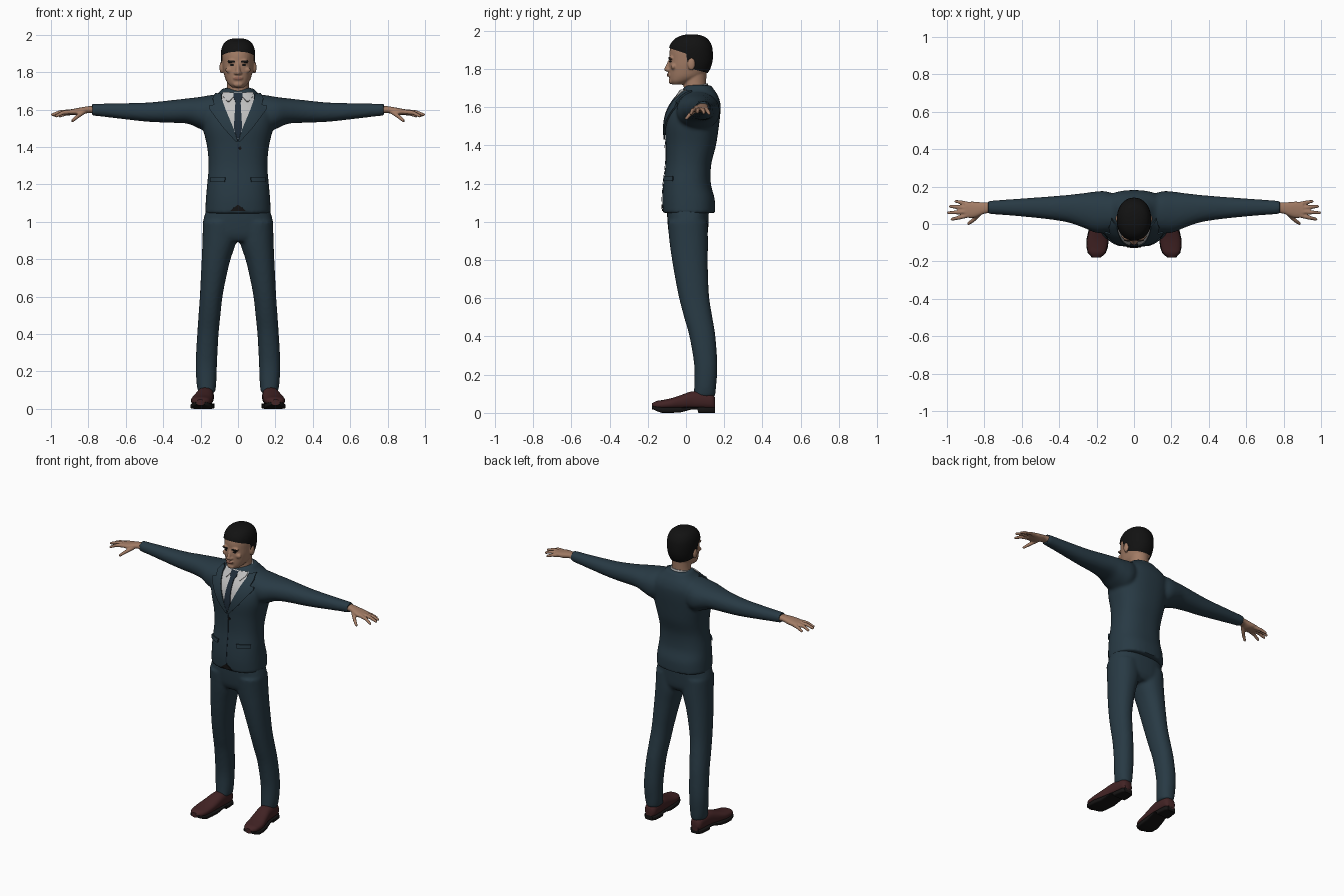
import bpy, bmesh, math
from mathutils import Vector, Matrix
from mathutils.bvhtree import BVHTree

if "Cube" in bpy.data.objects:
    bpy.data.objects.remove(bpy.data.objects["Cube"])


def material(name, rgb):
    m = bpy.data.materials.new(name)
    m.diffuse_color = (*rgb, 1)
    m.use_nodes = True
    m.node_tree.nodes["Principled BSDF"].inputs["Base Color"].default_value = m.diffuse_color
    return m


SUIT = material("navy cloth", (0.021, 0.042, 0.058))
SHIRT = material("white cotton", (0.52, 0.52, 0.52))
TIE = material("dark tie silk", (0.014, 0.026, 0.042))
SKIN = material("skin", (0.36, 0.20, 0.13))
LIPS = material("lips", (0.27, 0.12, 0.085))
HAIR = material("black hair", (0.006, 0.006, 0.006))
LEATHER = material("brown leather", (0.055, 0.017, 0.018))
SOLE = material("black rubber", (0.008, 0.007, 0.007))


def smooth_rings(rings, steps=4):
    """Spline through the given cross-sections."""
    out, last = [], len(rings) - 1
    for i in range(last):
        p0, p1, p2, p3 = (rings[max(0, min(last, i + k))] for k in (-1, 0, 1, 2))
        for k in range(steps):
            t = k / steps
            out.append([0.5 * (2 * b + (c - a) * t + (2 * a - 5 * b + 4 * c - d) * t * t
                               + (3 * b - a - 3 * c + d) * t ** 3)
                        for a, b, c, d in zip(p0, p1, p2, p3)])
    return out + [rings[-1]]


def loft(bm, axis, rings, n=32, p=2.0, mirror=False, spline=True):
    """Skin over rings (position, a_min, a_max, b_min, b_max) along an axis."""
    rings = smooth_rings(rings) if spline else rings
    for s in (1, -1) if mirror else (1,):
        loops = []
        for t, a0, a1, b0, b1 in rings:
            loop = []
            for k in range(n):
                w = 2 * math.pi * k / n
                u, v = (math.copysign(abs(f) ** (2 / p), f) for f in (math.cos(w), math.sin(w)))
                a, b = (a0 + a1 + (a1 - a0) * u) / 2, (b0 + b1 + (b1 - b0) * v) / 2
                x, y, z = {'x': (t, a, b), 'y': (a, t, b), 'z': (a, b, t)}[axis]
                loop.append(bm.verts.new((s * x, y, z)))
            loops.append(loop)
        for l0, l1 in zip(loops, loops[1:]):
            for k in range(n):
                j = (k + 1) % n
                bm.faces.new((l0[k], l0[j], l1[j], l1[k]))
        bm.faces.new(loops[0])
        bm.faces.new(loops[-1])


def ball(bm, c, r):
    bmesh.ops.create_uvsphere(bm, u_segments=16, v_segments=10, radius=1,
                              matrix=Matrix.Translation(c) @ Matrix.Diagonal((*r, 1)))


def limb(bm, a, b, ra, rb):
    """Tapered capsule between two points."""
    a, b = Vector(a), Vector(b)
    m = Matrix.Translation((a + b) / 2) @ (b - a).to_track_quat('Z', 'Y').to_matrix().to_4x4()
    bmesh.ops.create_cone(bm, cap_ends=True, segments=16, radius1=ra, radius2=rb,
                          depth=(b - a).length, matrix=m)
    ball(bm, a, (ra,) * 3)
    ball(bm, b, (rb,) * 3)


def finish(name, bm, mat, voxel=None, passes=4, thick=0, mirror=False, recalc=True):
    if recalc:
        bmesh.ops.recalc_face_normals(bm, faces=bm.faces)
    me = bpy.data.meshes.new(name)
    bm.to_mesh(me)
    bm.free()
    ob = bpy.data.objects.new(name, me)
    bpy.context.collection.objects.link(ob)
    if voxel:
        r = ob.modifiers.new("fuse", 'REMESH')
        r.mode, r.voxel_size = 'VOXEL', voxel
        s = ob.modifiers.new("soften", 'SMOOTH')
        s.factor, s.iterations = 0.5, passes
    if thick:
        s = ob.modifiers.new("thickness", 'SOLIDIFY')
        s.thickness, s.offset = thick, 1
    if mirror:
        ob.modifiers.new("mirror", 'MIRROR').use_mirror_merge = False
    dg = bpy.context.evaluated_depsgraph_get()
    ob.data = bpy.data.meshes.new_from_object(ob.evaluated_get(dg))
    ob.modifiers.clear()
    ob.data.name = name
    ob.data.materials.clear()
    ob.data.materials.append(mat)
    for f in ob.data.polygons:
        f.use_smooth = True
    ob.data.set_sharp_from_angle(angle=math.radians(45))
    return ob


def tree_of(ob):
    me = ob.data
    return BVHTree.FromPolygons([v.co for v in me.vertices], [f.vertices for f in me.polygons])


def patch(name, tree, rows, mat, thick, mirror=False, nx=8, nz=6):
    """Thin plate laid on a front surface; rows are (z, x_left, x_right)."""
    bm, grid = bmesh.new(), []
    dense = [[a + (b - a) * k / nz for a, b in zip(r0, r1)]
             for r0, r1 in zip(rows, rows[1:]) for k in range(nz)] + [rows[-1]]
    for z, x0, x1 in dense:
        line = []
        for k in range(nx + 1):
            x = x0 + (x1 - x0) * k / nx
            hit = tree.ray_cast(Vector((x, -1, z)), Vector((0, 1, 0)))[0]
            line.append(bm.verts.new((x, (hit.y if hit else 0.0) - 0.0015, z)))
        grid.append(line)
    for l0, l1 in zip(grid, grid[1:]):
        for k in range(nx):
            bm.faces.new((l0[k], l0[k + 1], l1[k + 1], l1[k]))
    return finish(name, bm, mat, thick=thick, mirror=mirror, recalc=False)


def sym(rows):
    return [(z, -w, w, f, b) for z, w, f, b in rows]


# Jacket: torso and sleeves fused together
bm = bmesh.new()
loft(bm, 'z', sym([(1.045, .175, -.12, .152), (1.12, .172, -.124, .15), (1.2, .165, -.119, .13),
                   (1.3, .157, -.107, .132), (1.4, .165, -.106, .157), (1.5, .187, -.11, .172),
                   (1.57, .195, -.097, .18), (1.62, .185, -.072, .18), (1.66, .15, -.04, .167),
                   (1.69, .105, -.02, .148), (1.715, .08, 0, .13)]), n=48, p=2.4)
loft(bm, 'x', [(.08, -.04, .15, 1.50, 1.685), (.15, -.05, .175, 1.48, 1.677),
               (.21, -.045, .173, 1.50, 1.667), (.27, -.02, .165, 1.525, 1.66),
               (.36, .01, .155, 1.53, 1.65), (.48, .028, .145, 1.535, 1.638),
               (.62, .042, .135, 1.55, 1.634), (.72, .05, .128, 1.562, 1.632),
               (.78, .052, .124, 1.568, 1.632)], p=2.2, mirror=True)
jacket = finish("jacket", bm, SUIT, voxel=0.01)
chest = tree_of(jacket)

# Shirt front, tie, lapels and jacket trim
patch("shirt_front", chest, [(1.445, -.002, .002), (1.55, -.046, .046), (1.65, -.086, .086),
                             (1.69, -.082, .082)], SHIRT, .003, nx=16)
patch("tie", chest, [(1.45, -.006, .006), (1.5, -.022, .022), (1.63, -.014, .014),
                     (1.645, -.015, .015), (1.655, -.022, .022), (1.685, -.025, .025)], TIE, .009)
patch("lapel", chest, [(1.43, 0, .012), (1.5, .024, .075), (1.6, .066, .15), (1.618, .072, .155),
                       (1.622, .074, .125), (1.655, .086, .135), (1.68, .088, .118)],
      SUIT, .009, mirror=True)
patch("shirt_collar_point", chest, [(1.64, .045, .055), (1.665, .024, .078), (1.688, .02, .08)],
      SHIRT, .008, mirror=True)
patch("pocket_flap", chest, [(1.213, .07, .143), (1.238, .066, .14)], SUIT, .008, mirror=True)
patch("front_edge", chest, [(1.09, -.003, .003), (1.42, -.003, .003)], TIE, .002, nx=2, nz=20)
patch("belt_front", chest, [(1.058, -.04, .04), (1.07, -.03, .03), (1.09, -.003, .003)], SOLE, .004)
patch("button", chest, [(1.385, .008, .014), (1.391, .004, .018), (1.397, .004, .018),
                        (1.403, .008, .014)], SOLE, .005)

# Shirt collar band, higher at the back
bm = bmesh.new()
loft(bm, 'z', [(1.655, -.08, .08, -.016, .124), (1.69, -.075, .075, -.012, .118),
               (1.712, -.066, .066, -.01, .112)])
for v in bm.verts:
    v.co.z += .22 * (v.co.y - .05)
finish("shirt_collar", bm, SHIRT)

# Trousers: hips and both legs fused
bm = bmesh.new()
loft(bm, 'z', sym([(.895, .15, -.07, .09), (.93, .183, -.088, .112), (1.0, .187, -.097, .118),
                   (1.08, .165, -.1, .12)]), p=2.5)
loft(bm, 'z', [(.085, .122, .212, .038, .152), (.14, .116, .222, .043, .158),
               (.25, .112, .226, .043, .164), (.4, .104, .218, .018, .154),
               (.5, .094, .211, -.01, .138), (.6, .083, .204, -.036, .122),
               (.7, .064, .199, -.056, .116), (.8, .04, .194, -.073, .114),
               (.9, .008, .19, -.087, .115), (1.0, .004, .188, -.096, .112)], p=2.2, mirror=True)
finish("trousers", bm, SUIT, voxel=0.01)

# Shoes: leather uppers and soles with a heel block
outline = [(.152, .148, .198, .08), (.135, .133, .211, .1), (.09, .129, .217, .112),
           (.03, .13, .224, .112), (-.03, .133, .238, .092), (-.08, .138, .25, .076),
           (-.125, .144, .25, .067), (-.155, .155, .243, .062), (-.178, .18, .222, .05)]
bm = bmesh.new()
loft(bm, 'y', [(y, a, b, .018, top) for y, a, b, top in outline], p=2.4, mirror=True)
finish("shoes", bm, LEATHER)
bm = bmesh.new()
under = [0, 0, 0, .018, .002, 0, 0, .01, .022]
rings = [(y, a - .004, b + .004, lo, .03 + (lo * .4 if y < -.1 else 0))
         for (y, a, b, _), lo in zip(outline, under)]
rings.insert(3, (.065, .126, .223, 0, .03))
rings.insert(4, (.06, .126, .223, .018, .03))
loft(bm, 'y', rings, p=5, mirror=True, spline=False)
finish("soles", bm, SOLE)

# Hands: palm, four fingers and thumb
bm = bmesh.new()
loft(bm, 'x', [(.76, .06, .118, 1.578, 1.622), (.80, .055, .115, 1.582, 1.618),
               (.84, .038, .118, 1.572, 1.612), (.87, .032, .12, 1.572, 1.606),
               (.905, .036, .115, 1.574, 1.6)], p=2.4, mirror=True)
for s in (1, -1):
    for a, b, c in [((.89, .046, 1.588), (.935, .034, 1.584), (.972, .026, 1.566)),
                    ((.895, .066, 1.590), (.95, .062, 1.587), (.992, .06, 1.573)),
                    ((.893, .086, 1.588), (.945, .091, 1.584), (.982, .094, 1.57)),
                    ((.88, .105, 1.584), (.92, .115, 1.578), (.952, .121, 1.566)),
                    ((.825, .055, 1.588), (.86, .02, 1.562), (.885, .002, 1.541))]:
        a, b, c = ((s * q[0], q[1], q[2]) for q in (a, b, c))
        limb(bm, a, b, .0125, .0105)
        limb(bm, b, c, .0105, .0085)
finish("hands", bm, SKIN, voxel=0.005, passes=2)

# Head with neck, nose, brow, lips, chin and ears fused
skull = [(1.718, .03, -.07, -.02), (1.735, .05, -.084, .03), (1.76, .066, -.088, .088),
         (1.79, .075, -.089, .115), (1.82, .081, -.089, .128), (1.85, .084, -.087, .134),
         (1.89, .086, -.086, .134), (1.92, .082, -.078, .127), (1.95, .067, -.054, .107),
         (1.967, .043, -.02, .078), (1.974, .015, .01, .045)]
bm = bmesh.new()
loft(bm, 'z', sym(skull), p=2.15)
loft(bm, 'z', sym([(1.64, .066, -.015, .112), (1.70, .06, -.012, .106), (1.74, .058, -.012, .106),
                   (1.79, .06, -.01, .108)]))
limb(bm, (0, -.084, 1.845), (0, -.102, 1.798), .008, .0125)
ball(bm, (0, -.088, 1.768), (.026, .009, .011))
ball(bm, (0, -.078, 1.735), (.026, .013, .015))
for s in (1, -1):
    ball(bm, (s * .012, -.093, 1.795), (.01, .012, .009))
    ball(bm, (s * .031, -.078, 1.858), (.028, .012, .01))
    ball(bm, (s * .046, -.066, 1.812), (.022, .014, .016))
    ball(bm, (s * .088, .028, 1.825), (.011, .02, .033))
head = finish("head", bm, SKIN, voxel=0.005, passes=3)
face = tree_of(head)
patch("eyebrow", face, [(1.852, .016, .05), (1.861, .018, .052)], HAIR, .003, mirror=True)
patch("eye", face, [(1.833, .026, .038), (1.839, .019, .043), (1.844, .026, .038)],
      HAIR, .002, mirror=True)
patch("lips", face, [(1.761, -.012, .012), (1.768, -.025, .025), (1.776, -.008, .008)], LIPS, .003)

# Hair: shell over the skull, trimmed into a crown and a back piece
for name, cuts in [("hair_crown", [((0, -.08, 1.907), (0, .33, 1))]),
                   ("hair_back", [((0, .004, 1.86), (0, 1, .15)), ((0, .03, 1.80), (0, .25, 1))])]:
    bm = bmesh.new()
    loft(bm, 'z', sym([(z + (.007 if z > 1.9 else 0), w + .006, f - .005, b + .006)
                       for z, w, f, b in skull]), n=48, p=2.15)
    bmesh.ops.recalc_face_normals(bm, faces=bm.faces)
    for co, no in cuts:
        bmesh.ops.bisect_plane(bm, geom=bm.verts[:] + bm.edges[:] + bm.faces[:],
                               plane_co=co, plane_no=no, clear_inner=True)
    finish(name, bm, HAIR, recalc=False)
